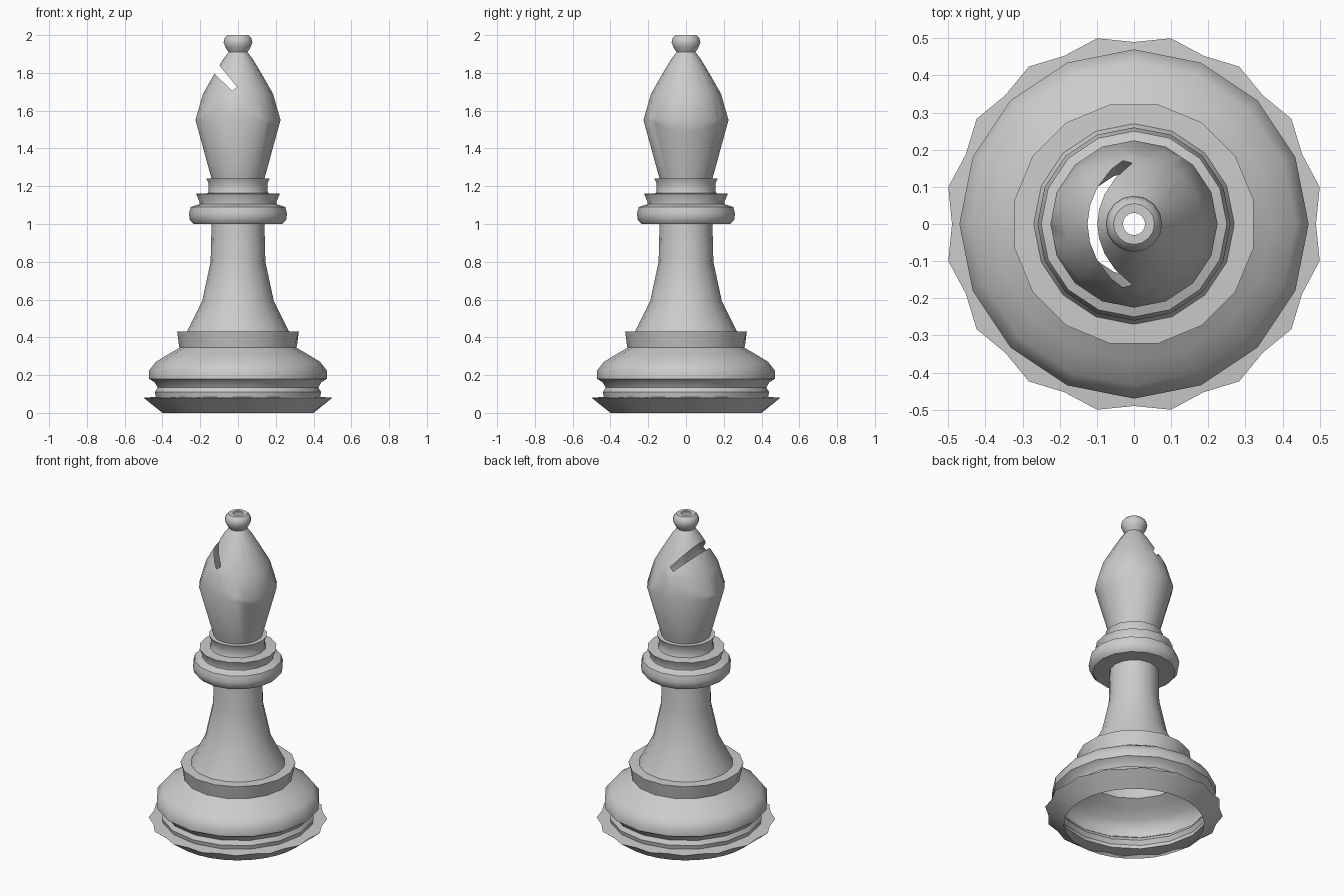
import bpy, bmesh, math
from mathutils import Vector

if "Cube" in bpy.data.objects:
    bpy.data.objects.remove(bpy.data.objects["Cube"])

SEG = 32
FLAT = math.cos(math.pi / 16)   # in-between points lie on the 16-gon edges


def lathe(name, profile, edit=None):
    """Open turned shell; profile points are (radius, z[, odd-point factor])."""
    bm = bmesh.new()
    rings = []
    for p in profile:
        r, z = p[0], p[1]
        odd = p[2] if len(p) > 2 else FLAT
        ring = []
        for j in range(SEG):
            a = 2 * math.pi * j / SEG
            q = r * (odd if j % 2 else 1)
            ring.append(bm.verts.new((q * math.cos(a), q * math.sin(a), z)))
        rings.append(ring)
    for lo, hi in zip(rings, rings[1:]):
        for j in range(SEG):
            k = (j + 1) % SEG
            bm.faces.new((lo[j], lo[k], hi[k], hi[j]))
    if edit:
        edit(bm)
    me = bpy.data.meshes.new(name)
    bm.to_mesh(me)
    bm.free()
    ob = bpy.data.objects.new(name, me)
    bpy.context.collection.objects.link(ob)
    bpy.ops.object.select_all(action='DESELECT')
    ob.select_set(True)
    bpy.context.view_layer.objects.active = ob
    bpy.ops.object.shade_smooth_by_angle(angle=math.radians(40))
    return ob


def cut_slot(bm):
    """Slanted notch through the left of the mitre, open into the hollow."""
    planes = []
    a, b = (-0.12, 1.79), (-0.03, 1.705)
    c, d = (-0.095, 1.835), (-0.005, 1.725)
    inside = Vector((-0.065, 0, 1.765))
    for p, q in ((a, b), (c, d), (b, d)):
        co = Vector((p[0], 0, p[1]))
        no = Vector((q[1] - p[1], 0, p[0] - q[0])).normalized()
        if (inside - co).dot(no) < 0:
            no.negate()
        planes.append((co, no))
        bmesh.ops.bisect_plane(bm, geom=bm.verts[:] + bm.edges[:] + bm.faces[:],
                               plane_co=co, plane_no=no, dist=1e-5)
    gone = [f for f in bm.faces if f.calc_center_median().z > 1.6 and
            all((f.calc_center_median() - co).dot(no) > 0 for co, no in planes)]
    bmesh.ops.delete(bm, geom=gone, context='FACES')


# Base with scalloped foot rim, open underneath
lathe("base", [
    (0.40, 0.0, 1.0), (0.49, 0.08, 1.04), (0.435, 0.085), (0.44, 0.11),
    (0.425, 0.135), (0.44, 0.16), (0.47, 0.18), (0.47, 0.225),
    (0.435, 0.27), (0.37, 0.31), (0.31, 0.345), (0.313, 0.36),
    (0.322, 0.43, 1.02), (0.27, 0.432)])

# Waisted stem
lathe("stem", [(0.27, 0.432), (0.19, 0.59), (0.145, 0.80), (0.14, 1.0)])

# Stacked collar rings
lathe("collar", [
    (0.14, 1.0), (0.235, 1.0), (0.255, 1.02), (0.26, 1.055), (0.25, 1.09),
    (0.205, 1.105), (0.205, 1.12), (0.222, 1.16), (0.16, 1.163),
    (0.155, 1.18), (0.156, 1.215), (0.167, 1.24), (0.14, 1.24)])

# Mitre head with its slot
lathe("mitre", [
    (0.14, 1.24), (0.225, 1.55), (0.185, 1.69), (0.122, 1.80),
    (0.08, 1.87), (0.05, 1.91)], cut_slot)

# Finial knob with a small open hole on top
lathe("finial", [
    (0.05, 1.91), (0.066, 1.935), (0.076, 1.96), (0.07, 1.985),
    (0.055, 2.0), (0.03, 2.0)])
